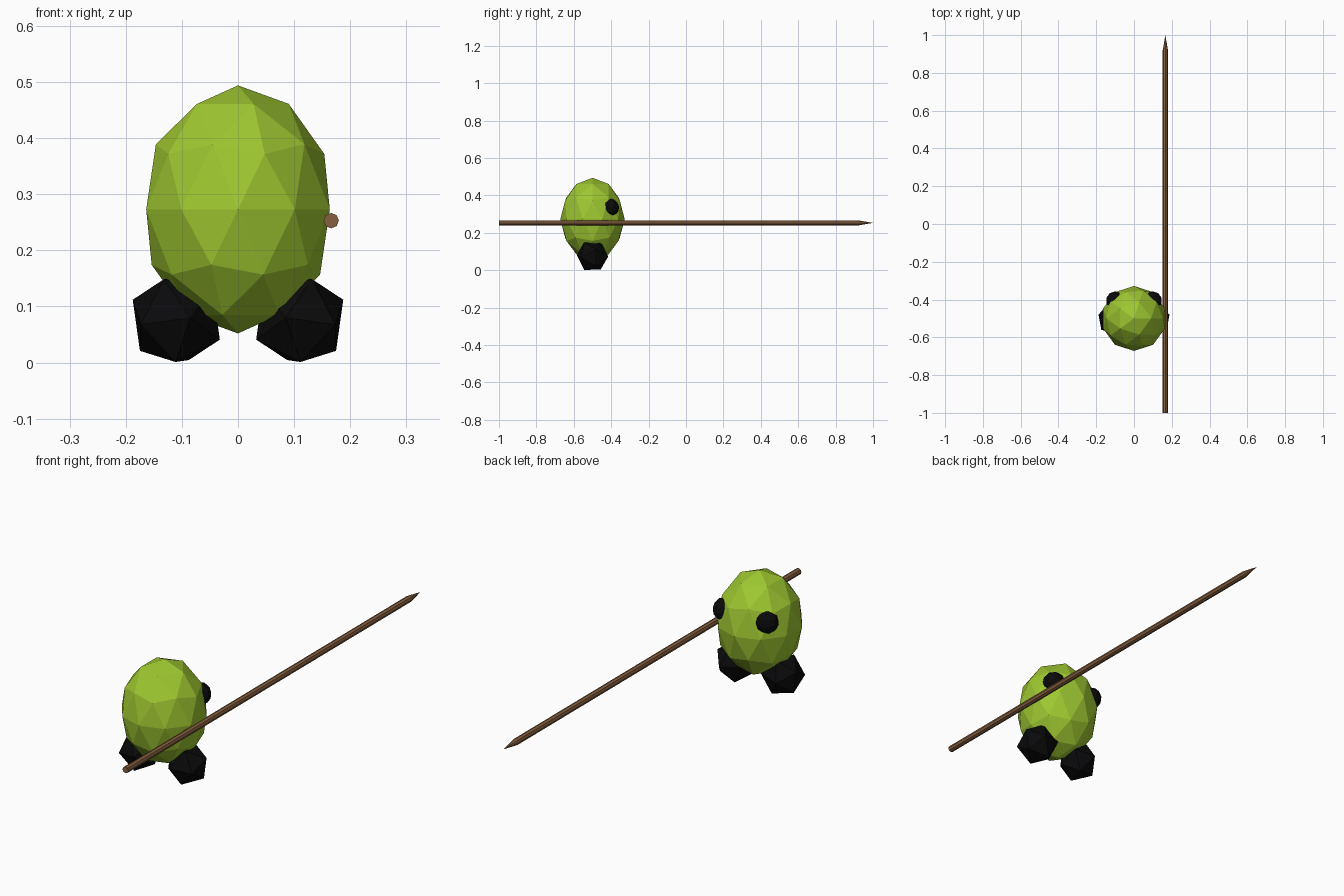
import bpy, bmesh
from math import radians, atan2, pi
from mathutils import Matrix, Euler

if "Cube" in bpy.data.objects:
    bpy.data.objects.remove(bpy.data.objects["Cube"])


def material(name, rgb):
    m = bpy.data.materials.new(name)
    m.diffuse_color = (*rgb, 1)
    m.use_nodes = True
    m.node_tree.nodes["Principled BSDF"].inputs["Base Color"].default_value = m.diffuse_color
    return m


green = material("lime green", (0.34, 0.57, 0.03))
black = material("black", (0.003, 0.003, 0.0035))
brown = material("wood brown", (0.235, 0.115, 0.05))


def finish(bm, name, mat):
    bmesh.ops.recalc_face_normals(bm, faces=bm.faces)
    me = bpy.data.meshes.new(name)
    bm.to_mesh(me)
    bm.free()
    me.materials.append(mat)
    ob = bpy.data.objects.new(name, me)
    bpy.context.collection.objects.link(ob)
    return ob


def ball(name, mat, subdivisions, matrix):
    bm = bmesh.new()
    bmesh.ops.create_icosphere(bm, subdivisions=subdivisions, radius=1, matrix=matrix)
    return finish(bm, name, mat)


def mirror_x(ob):
    ob.modifiers.new("mirror", 'MIRROR').use_axis = (True, False, False)


# egg-shaped faceted body
ball("body", green, 2, Matrix.LocRotScale((0, -0.5, 0.273), None, (0.172, 0.172, 0.221)))

# eyes half sunk into the body, looking towards +y
mirror_x(ball("eyes", black, 2,
              Matrix.LocRotScale((0.1, -0.405, 0.335), None, (0.048, 0.048, 0.048))))

# feet: icosahedra standing on an edge, toes out and rolled slightly
edge_down = Matrix.Rotation(pi / 2 - atan2(0.4472, 0.7236), 4, 'Y')
turn = Matrix.Rotation(radians(8), 4, 'Y') @ Matrix.Rotation(radians(15), 4, 'Z')
mirror_x(ball("feet", black, 1,
              Matrix.Translation((0.11, -0.5, 0.0765)) @ turn @ edge_down @ Matrix.Scale(0.0875, 4)))

# spear: eight-sided shaft with a pointed end
bm = bmesh.new()
radius, shoulder = 0.0138, 0.92
along_y = Matrix.Rotation(-pi / 2, 4, 'X')
for y0, y1, r2, caps in ((-1, shoulder, radius, True), (shoulder, 1, 0, False)):
    bmesh.ops.create_cone(bm, cap_ends=caps, segments=8, radius1=radius, radius2=r2, depth=y1 - y0,
                          matrix=Matrix.Translation((0.166, (y0 + y1) / 2, 0.253)) @ along_y)
finish(bm, "spear", brown)
